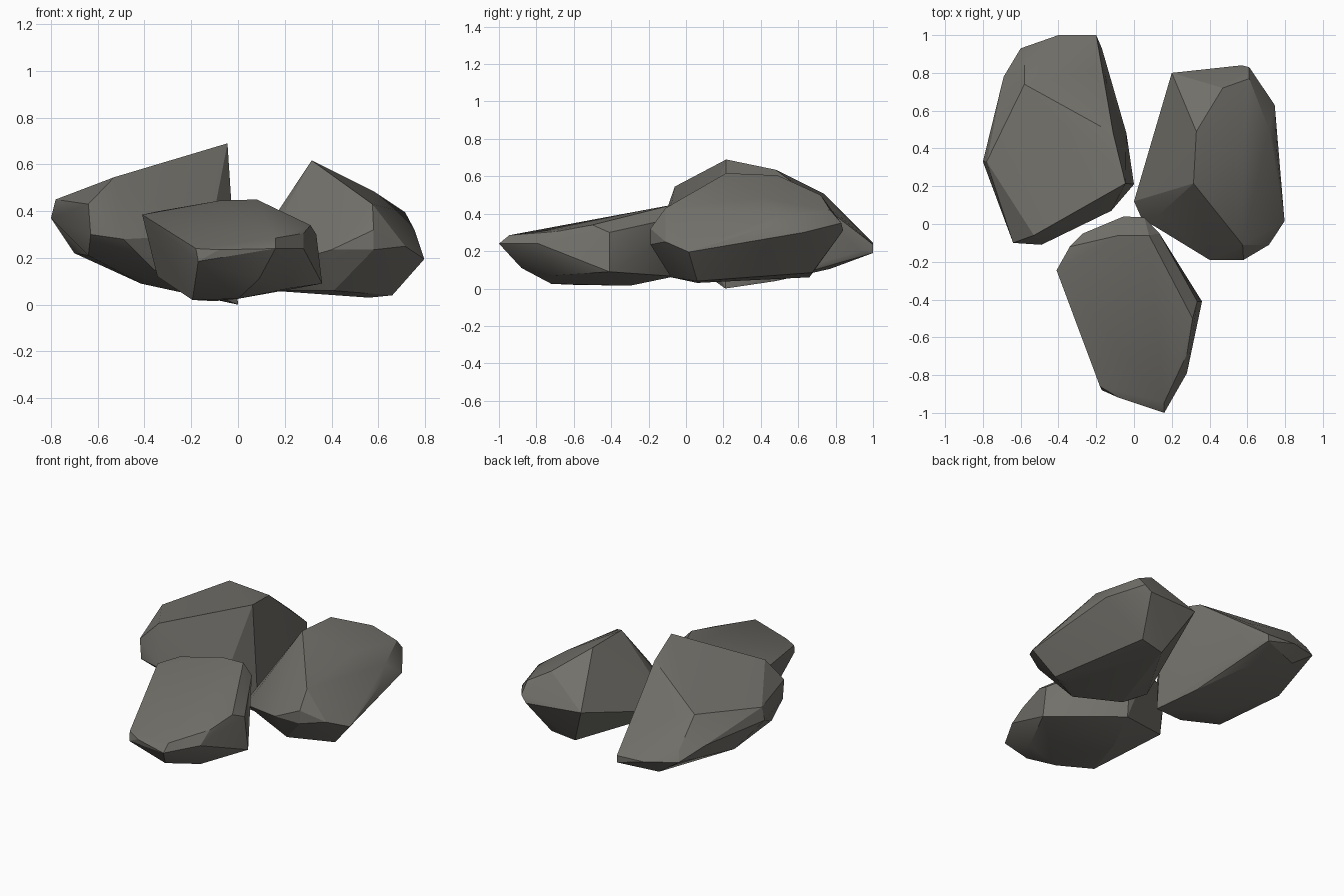
import bpy, bmesh, math

stone = bpy.data.materials.new("dark grey stone")
stone.diffuse_color = (0.17, 0.163, 0.145, 1)


def boulder(name, corners):
    """Chiselled rock: the convex hull of a few corner points."""
    bm = bmesh.new()
    for c in corners:
        bm.verts.new(c)
    res = bmesh.ops.convex_hull(bm, input=bm.verts[:])
    loose = {v for v in res["geom_interior"] if isinstance(v, bmesh.types.BMVert)}
    loose |= {v for v in bm.verts if not v.link_faces}
    bmesh.ops.delete(bm, geom=list(loose), context="VERTS")
    bmesh.ops.recalc_face_normals(bm, faces=bm.faces[:])
    me = bpy.data.meshes.new(name)
    bm.to_mesh(me)
    bm.free()
    me.materials.append(stone)
    ob = bpy.data.objects.new(name, me)
    bpy.context.collection.objects.link(ob)
    bpy.ops.object.select_all(action="DESELECT")
    ob.select_set(True)
    bpy.context.view_layer.objects.active = ob
    bpy.ops.object.shade_smooth_by_angle(angle=math.radians(22))


# tall rock at the back left, with a steep inner wall
boulder("back_left_rock", [
    (-0.045, 0.215, 0.69), (-0.11, 0.48, 0.635), (-0.58, 0.74, 0.505),      # top slope
    (-0.53, -0.06, 0.545), (-0.64, -0.10, 0.43), (-0.78, 0.33, 0.45),
    (-0.2, 0.82, 0.39), (-0.58, 0.90, 0.33),
    (-0.8, 0.33, 0.37), (-0.69, 0.78, 0.35), (-0.6, 0.93, 0.27),            # waist
    (-0.4, 1.0, 0.245), (-0.2, 1.0, 0.235), (-0.2, 1.0, 0.19), (-0.17, 0.93, 0.20),
    (-0.64, 0.03, 0.21), (-0.63, -0.10, 0.30), (-0.49, -0.11, 0.28), (-0.12, 0.07, 0.30),
    (-0.04, 0.48, 0.2), (-0.11, 0.69, 0.2),
    (0, 0.21, 0.0), (-0.08, 0.48, 0.04), (-0.2, 0.77, 0.105),               # underside
    (-0.36, 0.0, 0.15), (-0.415, 0.3, 0.09), (-0.28, 0.2, 0.07),
    (-0.70, 0.5, 0.22), (-0.45, 0.92, 0.165)])

# ridged rock at the right
boulder("right_rock", [
    (0.315, 0.215, 0.617), (0.33, 0.49, 0.605), (0.47, 0.72, 0.50),         # ridge
    (0.58, 0.40, 0.485), (0.61, 0.77, 0.42), (0.575, -0.11, 0.43),
    (0.715, 0.5, 0.395), (0.755, 0.4, 0.32), (0.58, -0.19, 0.32),           # waist
    (0.4, -0.19, 0.235), (0.58, -0.19, 0.235), (0.715, -0.11, 0.25),
    (0.797, 0.015, 0.195), (0.745, 0.63, 0.30), (0.61, 0.83, 0.35),
    (0.57, 0.84, 0.31), (0.2, 0.8, 0.33), (0.17, 0.64, 0.3),
    (0.0, 0.12, 0.14), (0.04, 0.03, 0.13), (0.135, 0.05, 0.28),
    (0.14, 0.06, 0.06), (0.41, -0.08, 0.06), (0.56, 0.06, 0.03),            # underside
    (0.66, 0.06, 0.04), (0.50, 0.675, 0.085), (0.34, 0.66, 0.06)])

# low flat-topped rock at the front
boulder("front_rock", [
    (-0.41, -0.245, 0.385), (-0.34, -0.12, 0.40), (-0.08, -0.06, 0.445),    # flat top
    (0.08, -0.06, 0.45), (0.31, -0.5, 0.34), (0.335, -0.41, 0.30),
    (0.28, -0.69, 0.305), (0.16, -0.945, 0.285), (-0.01, -0.635, 0.31),
    (-0.18, -0.86, 0.24), (-0.08, -0.92, 0.235), (0.04, -0.94, 0.24),
    (-0.17, -0.88, 0.185), (0.16, -1.0, 0.24), (0.28, -0.79, 0.24),         # waist
    (-0.27, -0.05, 0.36), (-0.055, 0.04, 0.34), (0.055, 0.035, 0.34),
    (0.135, -0.05, 0.38), (-0.365, -0.23, 0.29),
    (0.36, -0.41, 0.09), (0.09, -0.88, 0.11), (-0.195, -0.6, 0.02),         # underside
    (0.0, -0.72, 0.025), (-0.1, -0.3, 0.015), (-0.345, -0.17, 0.12),
    (0.0, -0.06, 0.065), (0.22, -0.7, 0.07)])
